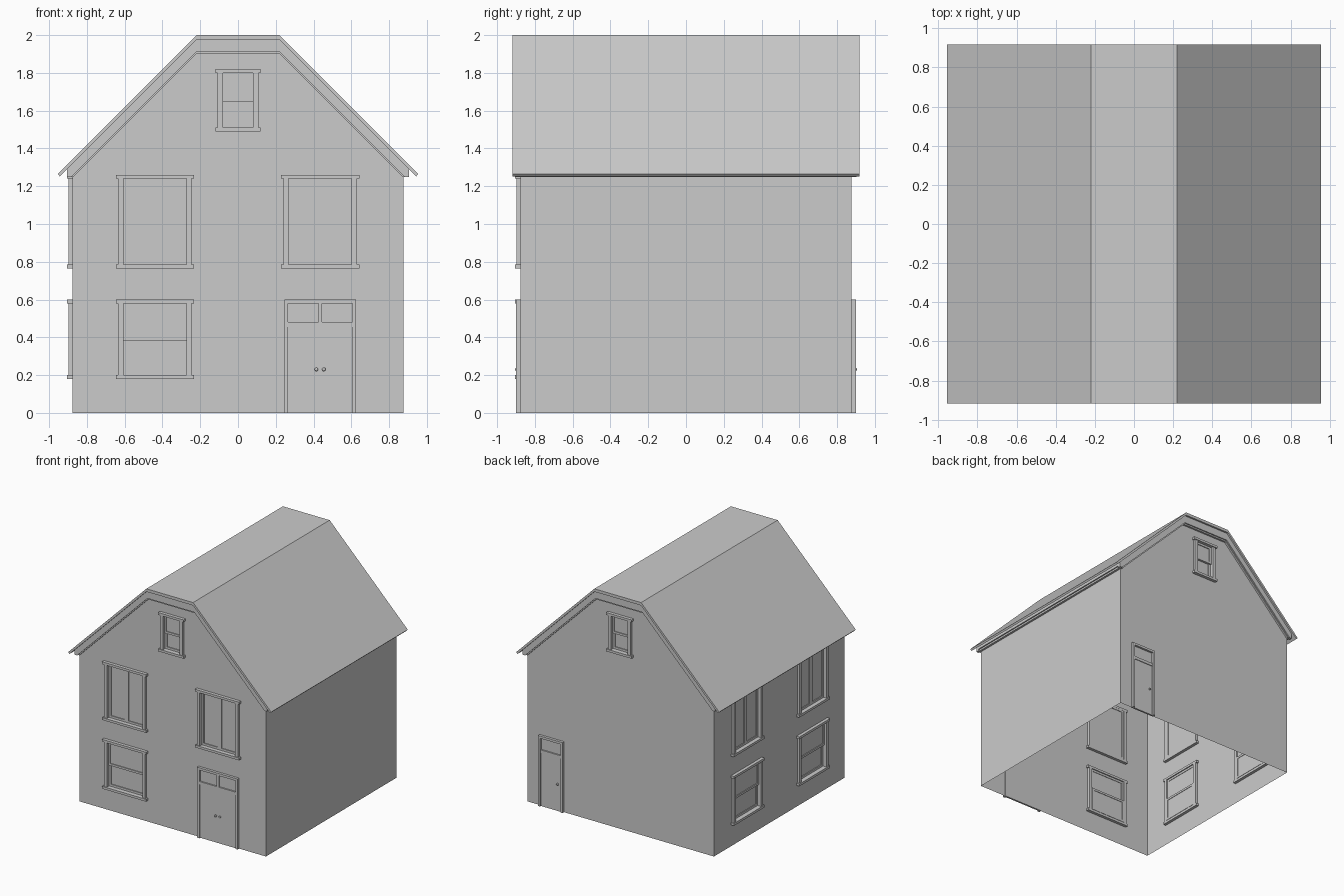
import bpy, bmesh
from math import pi
from mathutils import Matrix, Vector

if "Cube" in bpy.data.objects:
    bpy.data.objects.remove(bpy.data.objects["Cube"])

HALF = 0.877   # half width of the square body


def finish(name, bm, M=Matrix()):
    bmesh.ops.transform(bm, matrix=M, verts=bm.verts)
    me = bpy.data.meshes.new(name)
    bm.to_mesh(me)
    bm.free()
    ob = bpy.data.objects.new(name, me)
    bpy.context.collection.objects.link(ob)
    return ob


def side(angle):
    # wall space: u across, v up, w outward
    return (Matrix.Rotation(angle, 4, 'Z') @ Matrix.Translation((0, -HALF, 0))
            @ Matrix.Rotation(pi / 2, 4, 'X'))


FRONT, RIGHT, BACK, LEFT = side(0), side(pi / 2), side(pi), side(-pi / 2)


def boxes(name, items, M, knobs=()):
    bm = bmesh.new()
    for u0, u1, v0, v1, w0, w1 in items:
        m = (Matrix.Translation(((u0 + u1) / 2, (v0 + v1) / 2, (w0 + w1) / 2))
             @ Matrix.Diagonal((u1 - u0, v1 - v0, w1 - w0, 1)))
        bmesh.ops.create_cube(bm, size=1, matrix=m)
    for k in knobs:
        bmesh.ops.create_uvsphere(bm, u_segments=10, v_segments=6, radius=0.01,
                                  matrix=Matrix.Translation(k))
    return finish(name, bm, M)


def wall(name, outline, holes, M):
    # flat sheet, sliced along the hole edges so the openings can be removed
    bm = bmesh.new()
    bm.faces.new([bm.verts.new((u, v, 0)) for u, v in outline])
    for u0, u1, v0, v1 in holes:
        for co, no in (((u0, 0, 0), (1, 0, 0)), ((u1, 0, 0), (1, 0, 0)),
                       ((0, v0, 0), (0, 1, 0)), ((0, v1, 0), (0, 1, 0))):
            bmesh.ops.bisect_plane(bm, geom=bm.verts[:] + bm.edges[:] + bm.faces[:],
                                   plane_co=co, plane_no=no)
    gone = []
    for f in bm.faces:
        c = f.calc_center_median()
        if any(a < c.x < b and d < c.y < e for a, b, d, e in holes):
            gone.append(f)
    bmesh.ops.delete(bm, geom=gone, context='FACES')
    return finish(name, bm, M)


def extrude_y(name, half_profile, y0, y1):
    # mirrored outline (outer half then inner half) extruded along y
    outer, inner = half_profile
    pts = ([(-x, z) for x, z in reversed(outer)] + outer
           + list(reversed(inner)) + [(-x, z) for x, z in inner])
    bm = bmesh.new()
    f = bm.faces.new([bm.verts.new((x, y0, z)) for x, z in pts])
    r = bmesh.ops.extrude_face_region(bm, geom=[f])
    bmesh.ops.translate(bm, vec=(0, y1 - y0, 0),
                        verts=[v for v in r['geom'] if isinstance(v, bmesh.types.BMVert)])
    bmesh.ops.recalc_face_normals(bm, faces=bm.faces)
    return finish(name, bm)


def sash(u0, u1, v0, v1, w, b=0.018):
    return [(u0, u0 + b, v0, v1, w - .016, w), (u1 - b, u1, v0, v1, w - .016, w),
            (u0 + b, u1 - b, v0, v0 + b, w - .016, w),
            (u0 + b, u1 - b, v1 - b, v1, w - .016, w),
            (u0 + b, u1 - b, v0 + b, v1 - b, w - .012, w - .007)]


def window(name, M, u, v0, v1, width, casement=False):
    h, b, e = width / 2, 0.028, 0.012
    a, c = u - h, u + h
    parts = [(a, a + b, v0, v1, -.025, .02), (c - b, c, v0, v1, -.025, .02),
             (a - e, c + e, v1 - .02, v1, -.025, .027),     # head
             (a - e, c + e, v0, v0 + .02, -.025, .027)]     # sill
    a, c, lo, hi = a + b, c - b, v0 + .02, v1 - .02
    mid = (lo + hi) / 2
    if casement:
        parts += sash(a, u, lo, hi, -.008) + sash(u, c, lo, hi, -.008)
    else:
        parts += sash(a, c, mid - .009, hi, 0) + sash(a, c, lo, mid + .009, -.012)
    boxes(name, parts, M)
    return (u - h + .005, u + h - .005, v0 + .005, v1 - .005)


def door(name, M, u, width, leaves):
    h, b, t = width / 2, 0.02, 0.022
    a, c = u - h, u + h
    parts = [(a, a + b, 0, .6, -.005, t), (c - b, c, 0, .6, -.005, t),
             (a + b, c - b, .58, .6, -.005, t),
             (a + b, c - b, .455, .48, -.005, .016),        # transom rail
             (a + b, c - b, .48, .58, -.005, .004),         # transom glass
             (a + b, c - b, 0, .455, -.005, .01)]           # door leaf
    if leaves == 2:
        parts.append((u - .01, u + .01, .48, .58, -.005, .016))
        knobs = [(u - .02, .23, .018), (u + .02, .23, .018)]
    else:
        knobs = [(u + h - .05, .23, .018)]
    boxes(name, parts, M, knobs)
    return (a + .005, c - .005, -.1, .595)


# windows and doors, remembering the wall openings
LOW, HIGH, ATTIC = (.18, .6), (.765, 1.26), (1.49, 1.82)
front_holes = [
    window("front_window_lower", FRONT, -.44, *LOW, .39),
    window("front_window_upper_left", FRONT, -.44, *HIGH, .39, True),
    window("front_window_upper_right", FRONT, .435, *HIGH, .39, True),
    window("front_window_attic", FRONT, 0, *ATTIC, .215),
    door("front_door", FRONT, .435, .38, 2)]
back_holes = [
    window("back_window_attic", BACK, 0, *ATTIC, .215),
    door("back_door", BACK, -.648, .23, 1)]
left_holes = []
for i, u in enumerate((-.44, .44)):
    left_holes.append(window(f"left_window_lower_{i + 1}", LEFT, u, *LOW, .39))
    left_holes.append(window(f"left_window_upper_{i + 1}", LEFT, u, *HIGH, .39, True))

# walls
ROOF_Z = 2.195 - HALF
gable = [(-HALF, 0), (HALF, 0), (HALF, ROOF_Z), (.22, 1.975), (-.22, 1.975), (-HALF, ROOF_Z)]
plain = [(-HALF, 0), (HALF, 0), (HALF, ROOF_Z), (-HALF, ROOF_Z)]
wall("front_wall", gable, front_holes, FRONT)
wall("back_wall", gable, back_holes, BACK)
wall("left_wall", plain, left_holes, LEFT)
wall("right_wall", plain, [], RIGHT)

# roof slab with flat ridge
extrude_y("roof", ([(.22, 2), (.955, 1.265)], [(.22, 1.975), (.943, 1.252)]), -.918, .918)

# gable trim: wide board plus thin lower moulding, at both ends
for label, s in (("front", -1), ("back", 1)):
    for part, d0, d1, depth in (("board", .025, .088, .026), ("moulding", .088, .1, .016)):
        top = [(.22, 2 - d0), (min(.905, .97 - d0), 2.22 - d0 - min(.905, .97 - d0))]
        if part == "board":
            top.append((.905, 1.25))
        extrude_y(f"{label}_gable_{part}",
                  (top, [(.22, 2 - d1), (.97 - d1, 1.25)]),
                  s * HALF, s * (HALF + depth))

# eave boards along the long sides
for label, M in (("left", LEFT), ("right", RIGHT)):
    boxes(f"{label}_eave_board", [(-HALF - .026, HALF + .026, 1.265, 1.29, 0, .028),
                                  (-HALF, HALF, 1.25, 1.265, 0, .018)], M)
